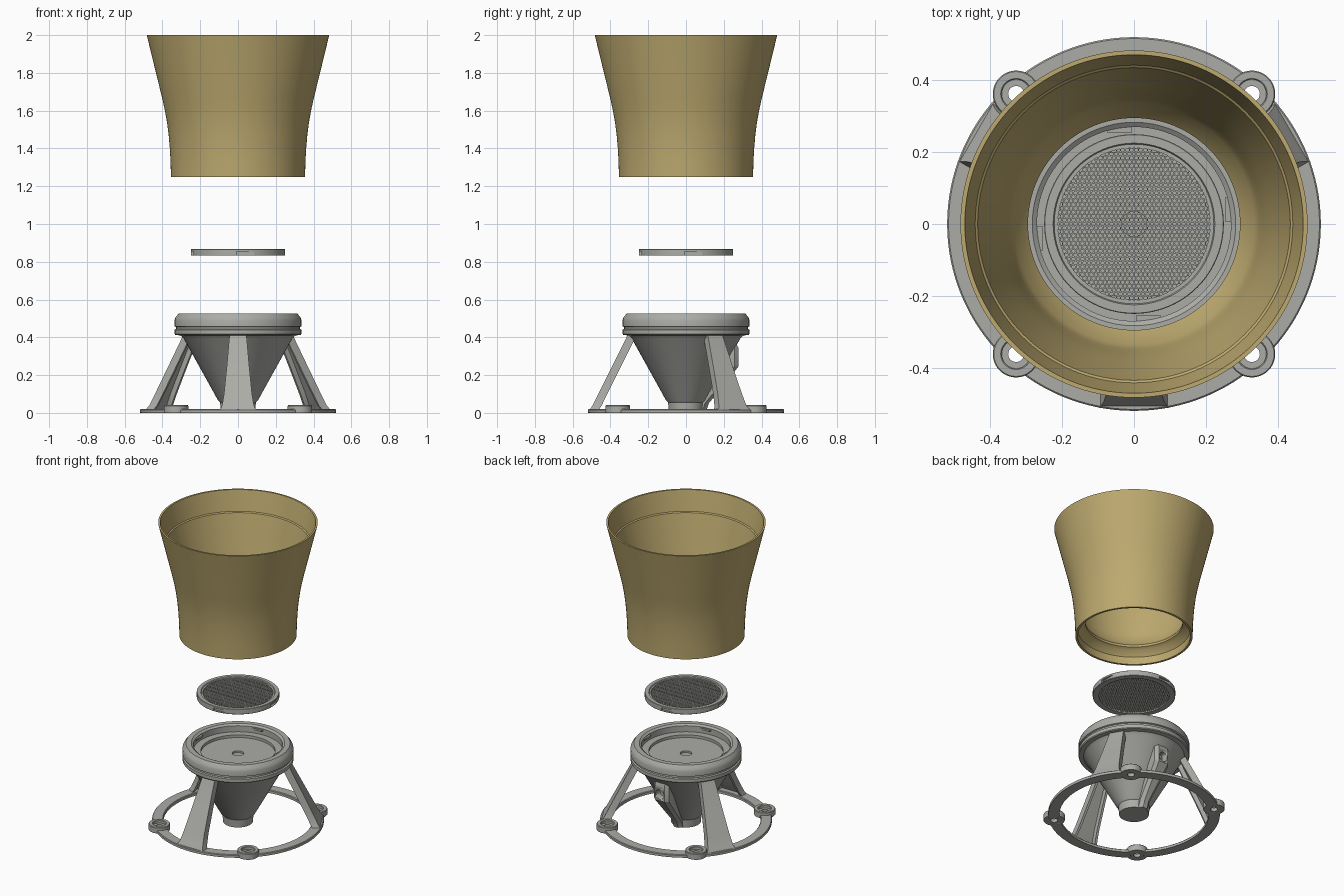
import bpy, bmesh, math
from mathutils import Matrix, Vector

old = bpy.data.objects.get("Cube")
if old:
    bpy.data.objects.remove(old, do_unlink=True)


def material(name, rgb):
    m = bpy.data.materials.new(name)
    m.use_nodes = True
    col = (*rgb, 1)
    m.diffuse_color = col
    m.node_tree.nodes["Principled BSDF"].inputs["Base Color"].default_value = col
    return m


TAN = material("tan", (0.51, 0.40, 0.16))
GREY = material("grey", (0.41, 0.415, 0.385))


def finish(name, bm, mat, smooth=True):
    bmesh.ops.remove_doubles(bm, verts=bm.verts, dist=1e-6)
    bmesh.ops.recalc_face_normals(bm, faces=bm.faces)
    me = bpy.data.meshes.new(name)
    bm.to_mesh(me)
    bm.free()
    me.materials.append(mat)
    ob = bpy.data.objects.new(name, me)
    bpy.context.collection.objects.link(ob)
    if smooth:
        activate(ob)
        bpy.ops.object.shade_smooth_by_angle(angle=math.radians(28))
    return ob


def activate(ob):
    bpy.ops.object.select_all(action="DESELECT")
    ob.select_set(True)
    bpy.context.view_layer.objects.active = ob


def lathe(name, profile, mat, steps=96, at=(0, 0, 0)):
    """Spin a closed (radius, height) outline around z."""
    bm = bmesh.new()
    verts = [bm.verts.new((r, 0, z)) for r, z in profile]
    edges = [bm.edges.new((a, b)) for a, b in zip(verts, verts[1:] + verts[:1])
             if a.co.x + b.co.x > 0]
    bmesh.ops.spin(bm, geom=verts + edges, cent=(0, 0, 0), axis=(0, 0, 1),
                   angle=math.tau, steps=steps, use_merge=True)
    bmesh.ops.translate(bm, verts=bm.verts, vec=at)
    return finish(name, bm, mat)


def loft(name, sections, mat, turn=0):
    """Skin a stack of matching cross-sections and cap both ends."""
    bm = bmesh.new()
    rows = [[bm.verts.new(p) for p in s] for s in sections]
    n = len(rows[0])
    for a, b in zip(rows, rows[1:]):
        for i in range(n):
            j = (i + 1) % n
            bm.faces.new((a[i], a[j], b[j], b[i]))
    bm.faces.new(rows[0])
    bm.faces.new(rows[-1])
    bmesh.ops.rotate(bm, verts=bm.verts, matrix=Matrix.Rotation(turn, 3, "Z"))
    return finish(name, bm, mat)


def box(name, size, matrix, mat):
    bm = bmesh.new()
    bmesh.ops.create_cube(bm, size=1, matrix=matrix @ Matrix.Diagonal((*size, 1)))
    return finish(name, bm, mat, smooth=False)


def rod(name, radius, depth, matrix, mat):
    bm = bmesh.new()
    bmesh.ops.create_cone(bm, cap_ends=True, segments=32, radius1=radius,
                          radius2=radius, depth=depth, matrix=matrix)
    return finish(name, bm, mat)


def cut(target, cutters):
    for c in cutters:
        c.hide_render = True
        mod = target.modifiers.new("cut", "BOOLEAN")
        mod.operation = "DIFFERENCE"
        mod.solver = "EXACT"
        mod.object = c
        activate(target)
        bpy.ops.object.modifier_apply(modifier=mod.name)
        bpy.data.objects.remove(c, do_unlink=True)


# Pot: flared shell with an inner ledge and a recessed seat underneath
lathe("pot", [
    (0.355, 1.25), (0.357, 1.33), (0.361, 1.40), (0.367, 1.47), (0.376, 1.54),
    (0.387, 1.60), (0.40, 1.66), (0.483, 2.0), (0.471, 2.0), (0.442, 1.868),
    (0.435, 1.862), (0.385, 1.65), (0.371, 1.59), (0.358, 1.52), (0.348, 1.46),
    (0.335, 1.41), (0.295, 1.36), (0.295, 1.345), (0.315, 1.335), (0.341, 1.30),
    (0.341, 1.25)], TAN, 128)

# Strainer: rim with four locking slots around a perforated plate
rim = lathe("strainer_rim", [
    (0.212, 0.832), (0.248, 0.832), (0.25, 0.834), (0.25, 0.866), (0.248, 0.868),
    (0.225, 0.868), (0.222, 0.862), (0.212, 0.862)], GREY)
slots = []
for k in range(4):
    m = (Matrix.Rotation(k * math.pi / 2, 4, "Z")
         @ Matrix.Translation((0.04, -0.25, 0.846)))
    slots.append(box("slot_cutter", (0.095, 0.03, 0.018), m, GREY))
cut(rim, slots)

bm = bmesh.new()
PITCH = 0.0125
OUT = PITCH / math.sqrt(3)
corners = [Vector((math.sin(k * math.tau / 6), math.cos(k * math.tau / 6), 0))
           for k in range(6)]
for row in range(-24, 25):
    for col in range(-24, 25):
        c = Vector(((col + (row % 2) / 2) * PITCH, row * OUT * 1.5, 0))
        if c.length > 0.213:
            continue
        loops = [[bm.verts.new(c + d * r + Vector((0, 0, z))) for d in corners]
                 for r, z in ((OUT, 0.858), (OUT * 0.68, 0.858),
                              (OUT * 0.68, 0.838), (OUT, 0.838))]
        for a, b in zip(loops, loops[1:]):
            for i in range(6):
                j = (i + 1) % 6
                bm.faces.new((a[j], a[i], b[i], b[j]))
bmesh.ops.recalc_face_normals(bm, faces=bm.faces)
finish("strainer_plate", bm, GREY, smooth=False)

# Hopper: cone with grooved collar, stepped seat and bottom neck
lathe("hopper", [
    (0, 0.003), (0.09, 0.003), (0.095, 0.055), (0.105, 0.065), (0.288, 0.395),
    (0.305, 0.41), (0.332, 0.413), (0.336, 0.418), (0.336, 0.44), (0.327, 0.444),
    (0.327, 0.454), (0.336, 0.458), (0.336, 0.49), (0.331, 0.505), (0.315, 0.525),
    (0.283, 0.525), (0.27, 0.515), (0.27, 0.475), (0.225, 0.475), (0.225, 0.457),
    (0.035, 0.457), (0.035, 0.445), (0, 0.445)], GREY, 128)

# Locking tabs inside the collar
for k in range(4):
    m = (Matrix.Rotation(k * math.pi / 2, 4, "Z")
         @ Matrix.Translation((0.04, -0.265, 0.505)))
    box("locking_tab", (0.07, 0.02, 0.012), m, GREY)

# Drain channel on the back with a round port
stations = [(0.003, 0.105, 0.035), (0.05, 0.12, 0.035), (0.225, 0.262, 0.052),
            (0.245, 0.277, 0.055), (0.345, 0.277, 0.055), (0.375, 0.262, 0.05)]
channel = loft("drain_channel", [
    [(-w, 0.03, z), (w, 0.03, z), (w, y - 0.02, z), (w - 0.02, y, z),
     (0.02 - w, y, z), (-w, y - 0.02, z)] for z, y, w in stations], GREY)
port = (Matrix.Translation((0, 0.275, 0.285)) @ Matrix.Rotation(math.pi / 2, 4, "X"))
cut(channel, [rod("port_cutter", 0.03, 0.09, port, GREY)])

# Base ring
ring = lathe("base_ring", [
    (0.452, 0), (0.518, 0), (0.52, 0.003), (0.52, 0.016), (0.516, 0.02),
    (0.456, 0.02), (0.452, 0.016)], GREY, 128)
lugs = [(x, y) for x in (-0.328, 0.328) for y in (-0.362, 0.362)]
cut(ring, [rod("bolt_cutter", 0.04, 0.2, Matrix.Translation((x, y, 0)), GREY)
           for x, y in lugs])

# Bolt lugs with countersunk holes
for x, y in lugs:
    lathe("bolt_lug", [
        (0.022, 0), (0.063, 0), (0.065, 0.003), (0.065, 0.037), (0.062, 0.041),
        (0.043, 0.041), (0.04, 0.038), (0.04, 0.022), (0.022, 0.022)],
        GREY, 40, (x, y, 0))


# Legs: three flared channels running from the ring up to the collar
def channel_section(r, z, w):
    depth, web, lip = 0.048, 0.018, 0.016
    outline = [(w, 0), (w, depth), (w - lip, depth), (w - lip, web)]
    outline += [(-u, d) for u, d in reversed(outline)]
    return [(r - d, u, z) for u, d in outline]


for degrees in (30, 150, 270):
    loft("leg", [channel_section(*s) for s in (
        (0.512, 0.008, 0.096), (0.506, 0.022, 0.092), (0.494, 0.04, 0.084),
        (0.465, 0.10, 0.074), (0.395, 0.24, 0.06), (0.315, 0.40, 0.046),
        (0.31, 0.414, 0.046))], GREY, math.radians(degrees))
